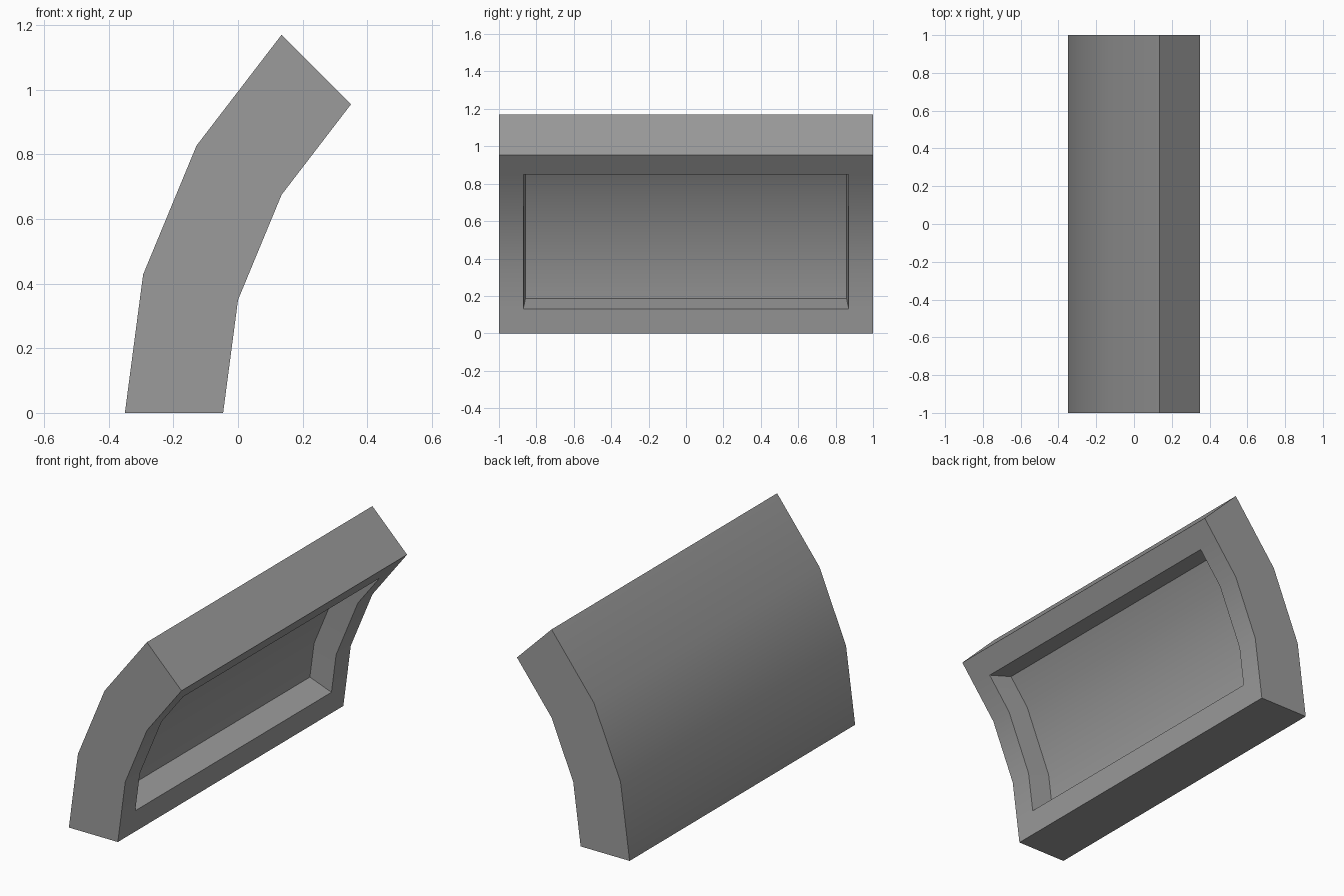
import bpy
import bmesh
from math import sin, cos, radians

cube = bpy.data.objects.get("Cube")
if cube:
    bpy.data.objects.remove(cube, do_unlink=True)

CENTRE_X = 1.304
STEP = 15            # degrees per facet of the curve
OUTER, INNER, FLOOR = 1.654, 1.35, 1.483


def arc_point(radius, angle, y):
    """Point on a faceted arc; angles between the corners lie on the chord."""
    middle = (min(int(angle // STEP), 2) + 0.5) * STEP
    r = radius * cos(radians(STEP / 2)) / cos(radians(angle - middle))
    return (CENTRE_X - r * cos(radians(angle)), y, r * sin(radians(angle)))


bm = bmesh.new()


def arc_grid(radius, angles, ys):
    return [[bm.verts.new(arc_point(radius, a, y)) for y in ys] for a in angles]


def fill(grid, skip=()):
    for i in range(len(grid) - 1):
        for j in range(len(grid[0]) - 1):
            if (i, j) not in skip:
                bm.faces.new((grid[i][j], grid[i][j + 1],
                              grid[i + 1][j + 1], grid[i + 1][j]))


# Convex back of the panel
back = arc_grid(OUTER, (0, 15, 30, 45), (-1, 1))
fill(back)

# Concave frame with the opening left out
frame = arc_grid(INNER, (0, 5.6, 15, 30, 39.4, 45), (-1, -0.87, 0.87, 1))
fill(frame, skip={(1, 1), (2, 1), (3, 1)})

# Recessed floor
floor = arc_grid(FLOOR, (7.3, 15, 30, 37.1), (-0.858, 0.858))
fill(floor)

# Walls between the opening and the floor
rim = [row[1:3] for row in frame[1:5]]


def loop(grid):
    return [row[0] for row in grid] + [row[1] for row in reversed(grid)]


outer_loop, floor_loop = loop(rim), loop(floor)
for k in range(len(outer_loop)):
    n = (k + 1) % len(outer_loop)
    bm.faces.new((outer_loop[k], outer_loop[n], floor_loop[n], floor_loop[k]))

# Flat side, bottom and top ends
for side in (0, -1):
    bm.faces.new([row[side] for row in back] + [row[side] for row in reversed(frame)])
for end in (0, -1):
    bm.faces.new(back[end] + frame[end][::-1])

bmesh.ops.recalc_face_normals(bm, faces=bm.faces[:])
mesh = bpy.data.meshes.new("curved_panel")
bm.to_mesh(mesh)
bm.free()

panel = bpy.data.objects.new("curved_panel", mesh)
bpy.context.collection.objects.link(panel)

# Plain grey material
grey = bpy.data.materials.new("medium_grey")
grey.use_nodes = True
colour = (0.33, 0.33, 0.33, 1)
grey.diffuse_color = colour
grey.node_tree.nodes["Principled BSDF"].inputs["Base Color"].default_value = colour
mesh.materials.append(grey)

# Smooth curve, sharp corners
bpy.ops.object.select_all(action="DESELECT")
panel.select_set(True)
bpy.context.view_layer.objects.active = panel
bpy.ops.object.shade_smooth_by_angle(angle=radians(30))
